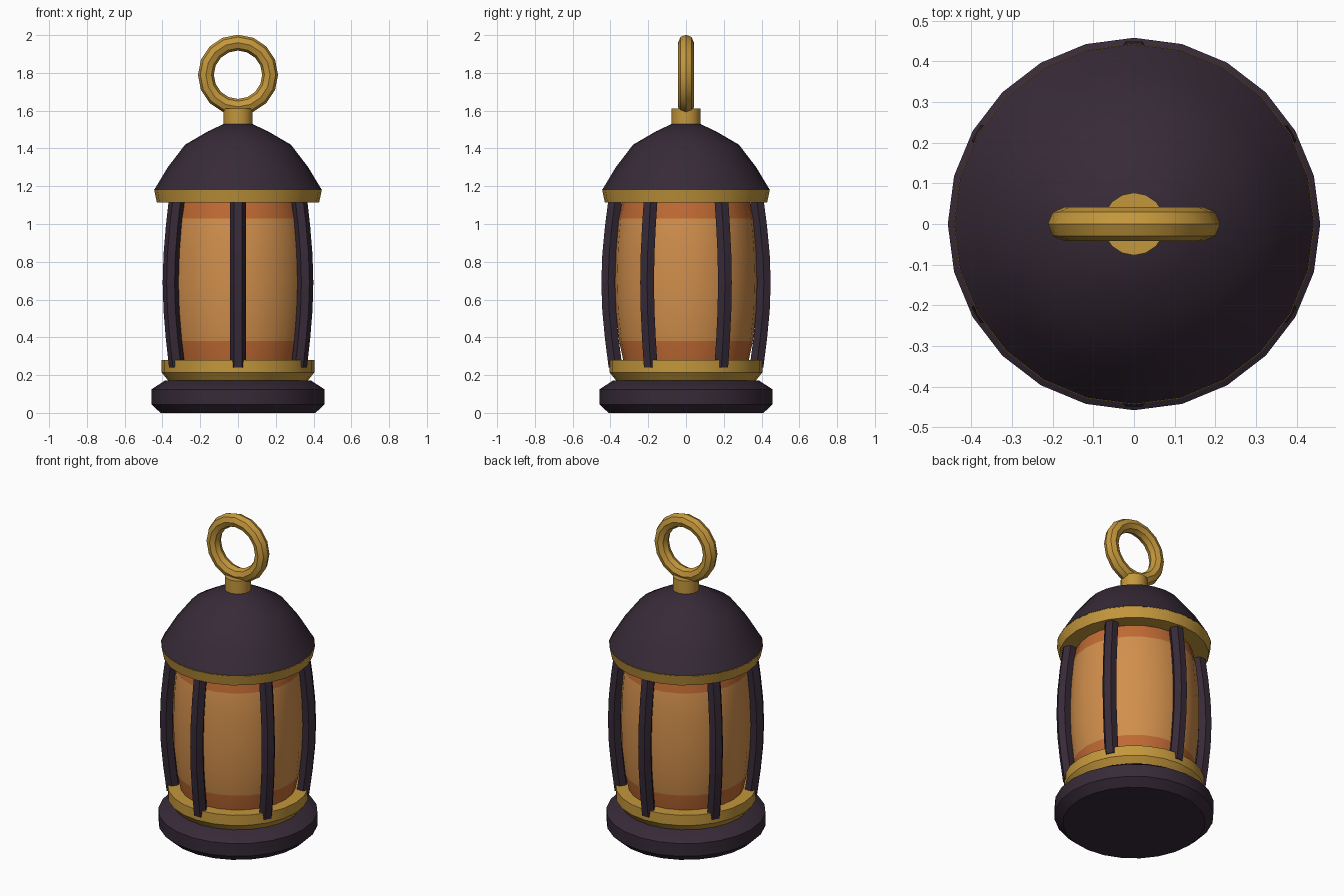
import bpy, math
from mathutils import Vector

if "Cube" in bpy.data.objects:
    bpy.data.objects.remove(bpy.data.objects["Cube"])


def mat(name, rgb):
    m = bpy.data.materials.new(name)
    m.diffuse_color = (*rgb, 1)
    m.use_nodes = True
    m.node_tree.nodes["Principled BSDF"].inputs["Base Color"].default_value = m.diffuse_color
    return m


DARK = mat("dark purple iron", (0.038, 0.023, 0.038))
GOLD = mat("brass", (0.55, 0.31, 0.045))
GLASS = mat("amber glass", (0.64, 0.275, 0.072))
BAND = mat("burnt orange glass", (0.53, 0.145, 0.034))


def make(name, verts, faces, *mats):
    me = bpy.data.meshes.new(name)
    me.from_pydata(verts, [], faces)
    ob = bpy.data.objects.new(name, me)
    bpy.context.collection.objects.link(ob)
    for m in mats:
        me.materials.append(m)
    return ob


def smooth(ob, angle=35):
    bpy.ops.object.select_all(action='DESELECT')
    ob.select_set(True)
    bpy.context.view_layer.objects.active = ob
    bpy.ops.object.shade_smooth_by_angle(angle=math.radians(angle))


def loft(name, rings, *mats):
    """Skin closed rings of points and cap both ends."""
    n = len(rings[0])
    faces = [(i * n + j, i * n + (j + 1) % n, (i + 1) * n + (j + 1) % n, (i + 1) * n + j)
             for i in range(len(rings) - 1) for j in range(n)]
    faces.append(tuple(reversed(range(n))))
    faces.append(tuple(range((len(rings) - 1) * n, len(rings) * n)))
    return make(name, [p for r in rings for p in r], faces, *mats)


def lathe(name, profile, *mats, sides=24):
    """Revolve (radius, height) pairs, listed bottom to top."""
    rings = [[(r * math.cos(2 * math.pi * j / sides), r * math.sin(2 * math.pi * j / sides), z)
              for j in range(sides)] for r, z in profile]
    ob = loft(name, rings, *mats)
    smooth(ob)
    return ob


# Foot, collar, eave ring, domed roof and knob
lathe("base", [(0.41, 0), (0.458, 0.045), (0.458, 0.125), (0.385, 0.172)], DARK)
lathe("lower_collar", [(0.365, 0.165), (0.405, 0.215), (0.405, 0.28)], GOLD)
lathe("eave_ring", [(0.43, 1.115), (0.444, 1.183)], GOLD)
lathe("roof", [(0.444, 1.18), (0.372, 1.3), (0.28, 1.42), (0.16, 1.49), (0.075, 1.53)], DARK)
lathe("knob", [(0.077, 1.51), (0.077, 1.612)], GOLD, sides=16)

# Bulging glass, with darker bands at both ends
glass = lathe("glass", [(0.328, 0.26), (0.354, 0.38), (0.372, 0.55), (0.376, 0.71),
                        (0.372, 0.87), (0.358, 1.03), (0.335, 1.13)], GLASS, BAND)
for p in glass.data.polygons:
    p.material_index = int(p.center.z < 0.38 or p.center.z > 1.03)

# Six bowed hexagonal bars around the glass
for k in range(6):
    a = math.radians(30 + 60 * k)
    out = Vector((math.cos(a), math.sin(a), 0))
    side = Vector((-math.sin(a), math.cos(a), 0))
    rings = []
    for i in range(7):
        t = i / 6
        r = 0.373 + 0.039 * math.sin(math.pi * t)
        c = out * r + Vector((0, 0, 0.24 + 0.9 * t))
        rings.append([c + 0.042 * (side * math.cos(b) - out * math.sin(b))
                      for b in (math.radians(-60 * j) for j in range(6))])
    loft(f"bar_{k + 1}", rings, DARK)

# Carrying ring
bpy.ops.mesh.primitive_torus_add(major_segments=16, minor_segments=8, major_radius=0.17,
                                 minor_radius=0.042, location=(0, 0, 1.79),
                                 rotation=(math.pi / 2, 0, 0))
ring = bpy.context.object
ring.name = "carrying_ring"
ring.data.materials.append(GOLD)
smooth(ring, 30)
